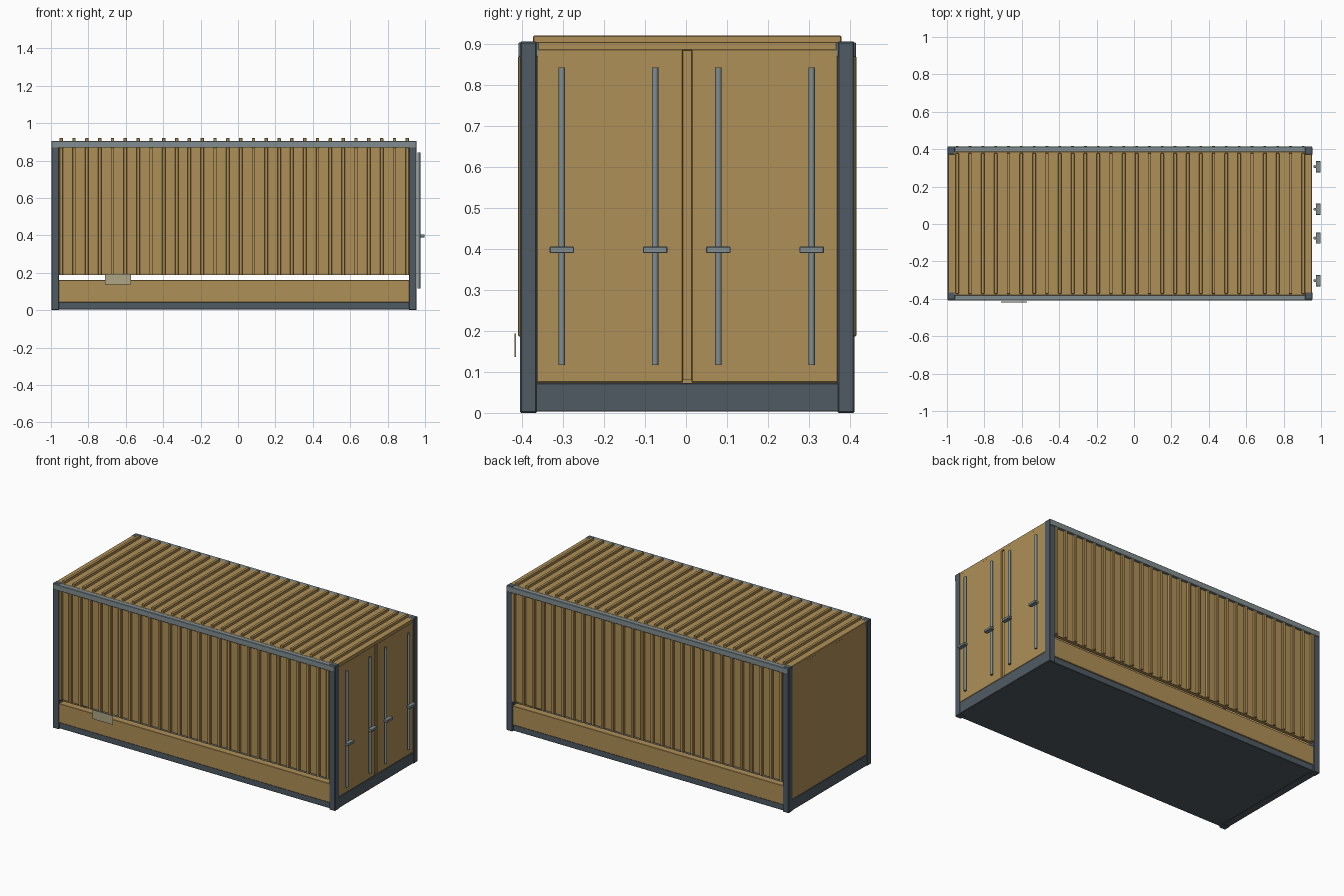
import bpy
import bmesh
from mathutils import Matrix, Vector

if "Cube" in bpy.data.objects:
    bpy.data.objects.remove(bpy.data.objects["Cube"])

CY = 0.003            # body centre in y (label plate shifts the bounds)
X0, X1 = -0.998, 0.955
RIBS = 28
RIB_X = [-0.945 + i * 1.85 / (RIBS - 1) for i in range(RIBS)]


def material(name, rgb):
    m = bpy.data.materials.new(name)
    m.diffuse_color = (*rgb, 1)
    m.use_nodes = True
    m.node_tree.nodes["Principled BSDF"].inputs["Base Color"].default_value = m.diffuse_color
    return m


OCHRE = material("ochre_paint", (0.43, 0.28, 0.095))
DARK = material("dark_steel", (0.08, 0.105, 0.125))
STEEL = material("grey_steel", (0.22, 0.27, 0.28))
PLATE = material("pale_plate", (0.42, 0.38, 0.24))


def boxes(name, mat, specs, bevel=0.002):
    """One object from (x0, x1, y0, y1, z0, z1) boxes."""
    bm = bmesh.new()
    for x0, x1, y0, y1, z0, z1 in specs:
        size = Vector((x1 - x0, y1 - y0, z1 - z0))
        mid = Vector((x0 + x1, y0 + y1, z0 + z1)) / 2
        bmesh.ops.create_cube(
            bm, size=1, matrix=Matrix.Translation(mid) @ Matrix.Diagonal((*size, 1)))
    mesh = bpy.data.meshes.new(name)
    bm.to_mesh(mesh)
    bm.free()
    mesh.materials.append(mat)
    ob = bpy.data.objects.new(name, mesh)
    bpy.context.collection.objects.link(ob)
    if bevel:
        mod = ob.modifiers.new("edge_bevel", 'BEVEL')
        mod.width = bevel
        mod.segments = 1
    return ob


def side(s, a, b):
    """y range between distances a and b from the centre line on side s."""
    return tuple(sorted((CY + s * a, CY + s * b)))


# Floor plate and end sills
boxes("floor_plate", DARK, [(-0.99, 0.95, CY - 0.400, CY + 0.400, 0.004, 0.042)])
boxes("end_sills", DARK, [
    (X0 + 0.002, X0 + 0.05, CY - 0.37, CY + 0.37, 0.003, 0.073),
    (X1 - 0.05, X1 - 0.002, CY - 0.37, CY + 0.37, 0.003, 0.073)])

# Corner posts
boxes("corner_posts", DARK, [
    (x, x + 0.042, *side(s, 0.367, 0.408), 0, 0.906)
    for x in (X0, X1 - 0.042) for s in (-1, 1)], 0.003)

for s, tag in ((-1, "front"), (1, "back")):
    # Top rail, lower side panel, wall sheet with its upright ribs
    boxes(tag + "_top_rail", STEEL, [
        (X0 + 0.002, X1 - 0.002, *side(s, 0.362, 0.412), 0.869, 0.9045)])
    boxes(tag + "_lower_panel", OCHRE, [
        (-0.965, 0.92, *side(s, 0.360, 0.404), 0.042, 0.161)])
    boxes(tag + "_wall", OCHRE, [
        (-0.965, 0.92, *side(s, 0.376, 0.397), 0.187, 0.872)], 0)
    boxes(tag + "_wall_ribs", OCHRE, [
        (x - 0.009, x + 0.009, *side(s, 0.390, 0.413), 0.187, 0.870) for x in RIB_X])

# Roof sheet and cross ribs
boxes("roof", OCHRE, [(X0 + 0.003, X1 - 0.003, CY - 0.385, CY + 0.385, 0.885, 0.9055)])
boxes("roof_ribs", OCHRE, [
    (x - 0.009, x + 0.009, CY - 0.376, CY + 0.376, 0.900, 0.921) for x in RIB_X])

# Closed end wall
boxes("end_wall", OCHRE, [(X0 + 0.004, X0 + 0.03, CY - 0.37, CY + 0.37, 0.07, 0.89)])

# Door pair with recessed centre seal
for s, tag in ((-1, "left"), (1, "right")):
    boxes(tag + "_door", OCHRE, [
        (0.925, 0.953, *side(s, 0.010, 0.368), 0.073, 0.889)], 0.003)
boxes("door_seal", OCHRE, [(0.925, 0.944, CY - 0.012, CY + 0.012, 0.08, 0.884)], 0)

# Locking rods and handles
for i, y in enumerate((-0.303, -0.0755, 0.079, 0.3065)):
    bpy.ops.mesh.primitive_cylinder_add(
        vertices=12, radius=0.008, depth=0.726, location=(0.967, y, 0.48))
    rod = bpy.context.object
    rod.name = f"locking_rod_{i + 1}"
    rod.data.materials.append(STEEL)
    bpy.ops.object.shade_smooth_by_angle()
    boxes(f"rod_handle_{i + 1}", STEEL, [
        (0.972, 0.998, y - 0.030, y + 0.030, 0.390, 0.406)])

# Blank plate on the front side
boxes("side_plate", PLATE, [(-0.712, -0.573, -0.4185, -0.4145, 0.137, 0.194)], 0)
